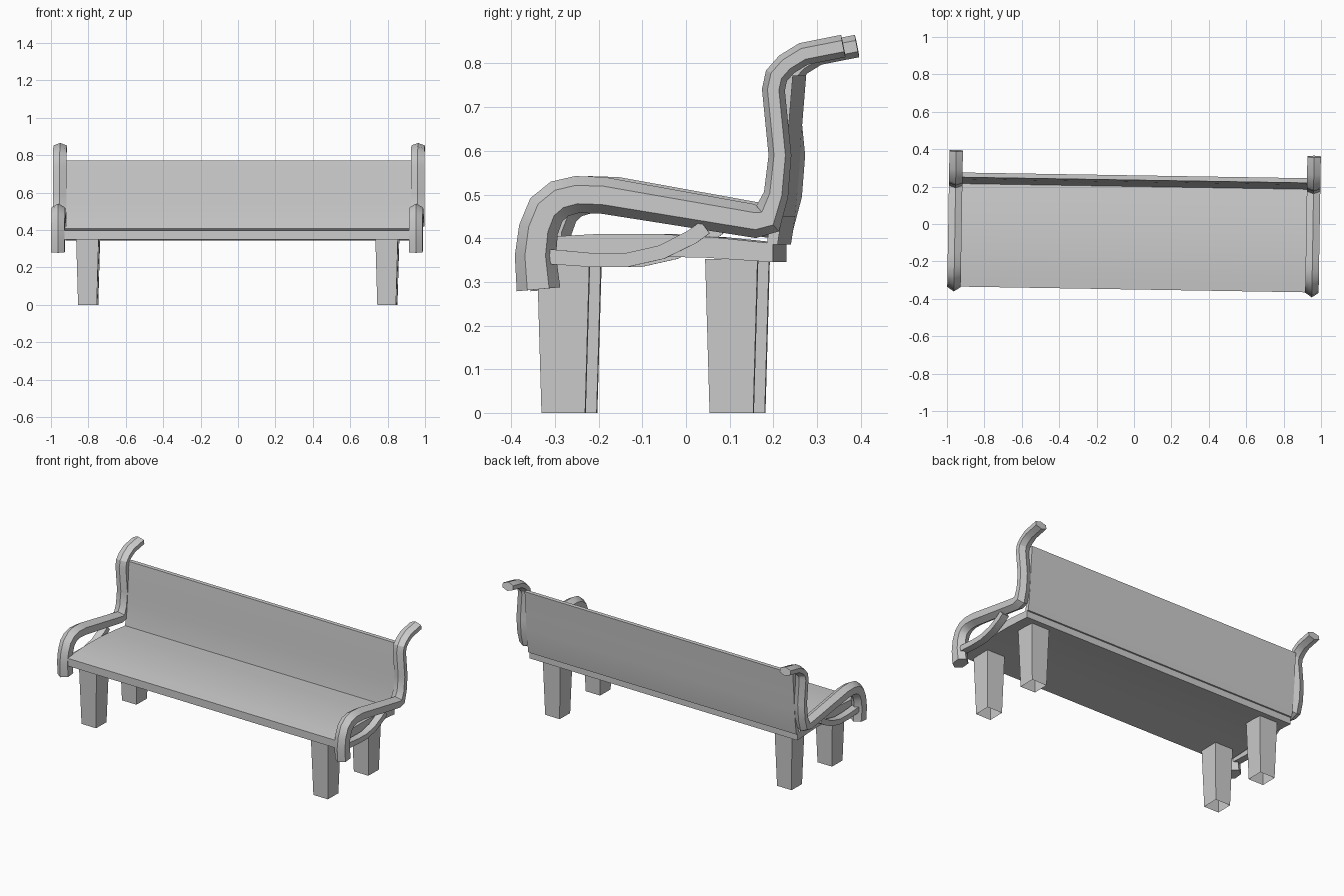
import bpy, bmesh, math
from mathutils import Matrix, Vector

cube = bpy.data.objects.get("Cube")
if cube:
    bpy.data.objects.remove(cube, do_unlink=True)

grey = bpy.data.materials.new("plain_grey")
grey.use_nodes = True
GREY = (0.6, 0.6, 0.6, 1)
grey.diffuse_color = GREY
grey.node_tree.nodes["Principled BSDF"].inputs["Base Color"].default_value = GREY

# The whole bench is turned very slightly about the vertical
TURN = Matrix.Rotation(-0.0165, 4, 'Z')


def finish(name, bm):
    bmesh.ops.recalc_face_normals(bm, faces=bm.faces)
    bm.transform(TURN)
    mesh = bpy.data.meshes.new(name)
    bm.to_mesh(mesh)
    bm.free()
    mesh.materials.append(grey)
    obj = bpy.data.objects.new(name, mesh)
    bpy.context.collection.objects.link(obj)
    bpy.ops.object.select_all(action='DESELECT')
    obj.select_set(True)
    bpy.context.view_layer.objects.active = obj
    bpy.ops.object.shade_smooth_by_angle(angle=math.radians(25))
    return obj


def skin(bm, rings, caps=True):
    """Join rings of points into a tube."""
    rings = [[bm.verts.new(p) for p in ring] for ring in rings]
    for a, b in zip(rings, rings[1:]):
        for i in range(len(a)):
            j = (i + 1) % len(a)
            bm.faces.new((a[i], a[j], b[j], b[i]))
    if caps:
        bm.faces.new(rings[0])
        bm.faces.new(rings[-1])


def sweep(bm, path, section, x):
    """Sweep a (width, height) section along (y, z, half thickness) points."""
    pts = [Vector(p[:2]) for p in path]
    rings = []
    for i, p in enumerate(pts):
        before = (p - pts[max(i - 1, 0)]).normalized()
        after = (pts[min(i + 1, len(pts) - 1)] - p).normalized()
        along = (before + after).normalized()
        normal = Vector((-along.y, along.x))
        miter = 1 / max(along.dot(after), along.dot(before))
        rings.append([(x + u, *(p + normal * v * path[i][2] * miter)) for u, v in section])
    skin(bm, rings)


def slab(name, profile, half_width):
    """Extrude a (y, z) outline across the bench."""
    bm = bmesh.new()
    skin(bm, [[(x, y, z) for y, z in profile] for x in (-half_width, half_width)])
    return finish(name, bm)


# Seat board with a gentle crown
slab("seat", [(-.35, .397), (-.27, .405), (-.18, .41), (-.05, .41), (.08, .402), (.215, .388),
              (.215, .345), (.05, .356), (-.05, .357), (-.18, .355), (-.35, .35)], .925)

# Curved backrest
front = [(.2, .385), (.21, .45), (.218, .54), (.225, .65), (.235, .773)]
slab("backrest", front + [(y + .025, z) for y, z in reversed(front)], .925)

# Tapered legs, open at the foot
for end, y in (("front", -.267), ("rear", .118)):
    for side, x in (("left", .8), ("right", -.8)):
        bm = bmesh.new()
        skin(bm, [[(x + sx * r, y + sy * r, z) for sx, sy in ((-1, -1), (1, -1), (1, 1), (-1, 1))]
                  for r, z in ((.05, 0), (.06, .352))], caps=False)
        finish(f"{end}_{side}_leg", bm)

# Armrests: one ridged bar rising from arm to back post, with a curved brace below
arm = [(-.322, .283, .05), (-.329, .36, .047), (-.322, .42, .045), (-.304, .465, .044),
       (-.274, .49, .043), (-.234, .5, .042), (-.174, .498, .042), (.175, .439, .038),
       (.203, .445, .034), (.222, .5, .028), (.231, .59, .026), (.216, .74, .026),
       (.223, .772, .026), (.246, .798, .026), (.285, .822, .026), (.376, .84, .026)]
W = .036
hexagon = [(0, 1), (W, .5), (W, -.5), (0, -1), (-W, -.5), (-W, .5)]
brace = [(-.3, .358, .017), (-.2, .35, .016), (-.12, .35, .016), (-.04, .368, .016),
         (.03, .403, .017), (.06, .425, .017)]
T = .022
box = [(T, 1), (T, -1), (-T, -1), (-T, 1)]
for side, sign in (("left", 1), ("right", -1)):
    for name, path, section in (("armrest", arm, hexagon), ("arm_brace", brace, box)):
        bm = bmesh.new()
        sweep(bm, path, section, sign * .957)
        finish(f"{side}_{name}", bm)
